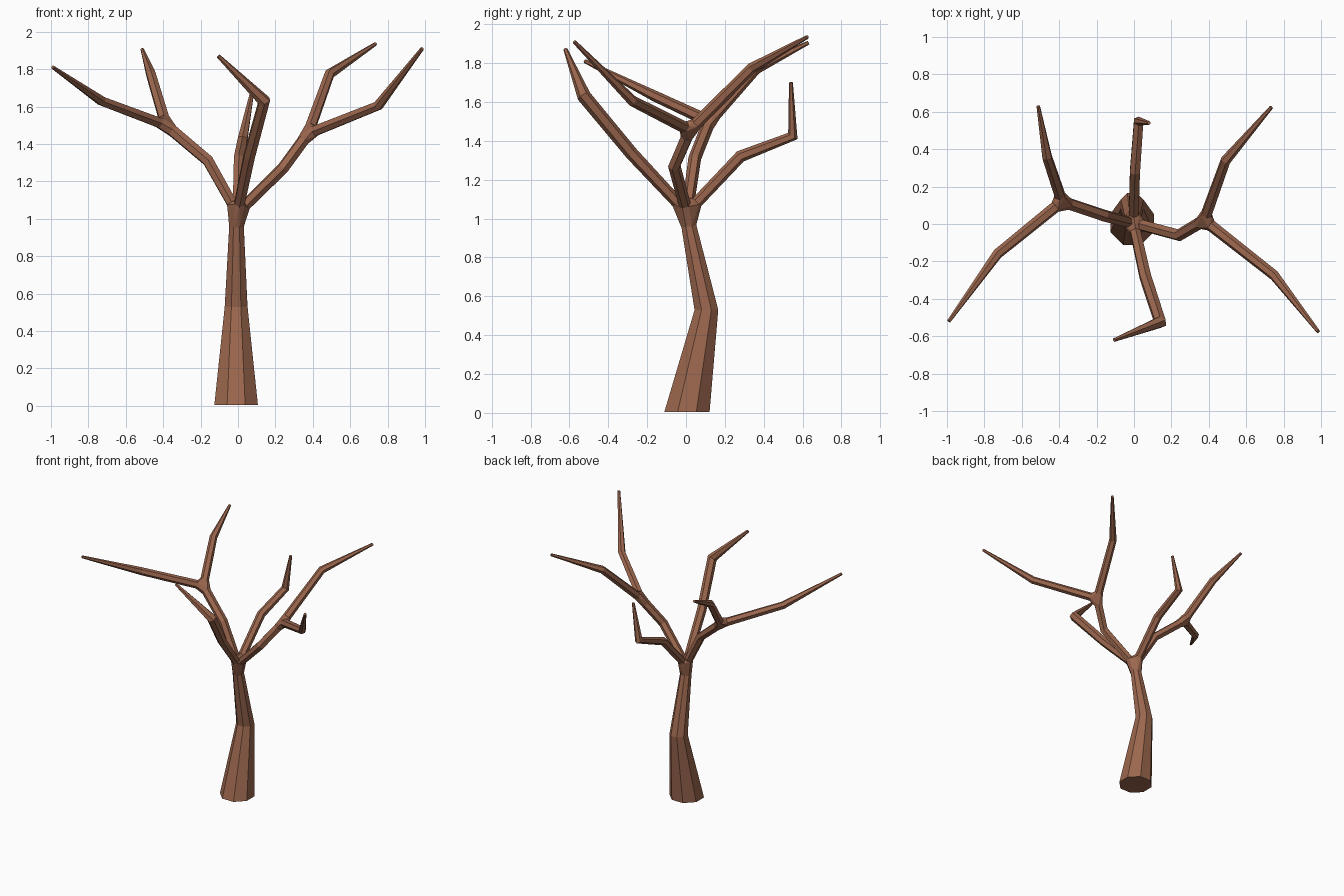
import bpy, bmesh, math
from mathutils import Vector

if "Cube" in bpy.data.objects:
    bpy.data.objects.remove(bpy.data.objects["Cube"])

bark = bpy.data.materials.new("brown bark")
bark.diffuse_color = (0.33, 0.135, 0.076, 1)
bark.use_nodes = True
bark.node_tree.nodes["Principled BSDF"].inputs["Base Color"].default_value = bark.diffuse_color


def make_object(name, bm):
    bmesh.ops.recalc_face_normals(bm, faces=bm.faces[:])
    me = bpy.data.meshes.new(name)
    bm.to_mesh(me)
    bm.free()
    me.materials.append(bark)
    ob = bpy.data.objects.new(name, me)
    bpy.context.collection.objects.link(ob)


def limb(name, pts, radii, sides=6, cap_start=False, cap_end=True, flat_start=False):
    """Faceted tapering tube along pts; returns its first and last rings."""
    pts = [Vector(p) for p in pts]
    bm = bmesh.new()
    rings = []
    for i, (p, r) in enumerate(zip(pts, radii)):
        a = (p - pts[i - 1]).normalized() if i else None
        b = (pts[i + 1] - p).normalized() if i < len(pts) - 1 else None
        t = ((a or b) + (b or a)).normalized()
        if i == 0:
            if flat_start:
                t = Vector((0, 0, 1))
            u = Vector((1, 0, 0)) if abs(t.x) < 0.8 else Vector((0, 1, 0))
        u = (u - t * u.dot(t)).normalized()
        v = t.cross(u)
        ring = []
        for k in range(sides):
            ang = 2 * math.pi * (k + 0.5) / sides
            ring.append(bm.verts.new(p + (u * math.cos(ang) + v * math.sin(ang)) * r))
        rings.append(ring)
    for r0, r1 in zip(rings, rings[1:]):
        for k in range(sides):
            j = (k + 1) % sides
            bm.faces.new((r0[k], r0[j], r1[j], r1[k]))
    if cap_start:
        bm.faces.new(rings[0])
    if cap_end:
        bm.faces.new(rings[-1])
    ends = [[v.co.copy() for v in r] for r in (rings[0], rings[-1])]
    make_object(name, bm)
    return ends


def joint(name, rings):
    """Webbed fork: convex hull around the limb ends that meet there."""
    bm = bmesh.new()
    for ring in rings:
        for co in ring:
            bm.verts.new(co)
    res = bmesh.ops.convex_hull(bm, input=bm.verts[:])
    junk = {g for g in res["geom_interior"] + res["geom_unused"]
            if isinstance(g, bmesh.types.BMVert)}
    bmesh.ops.delete(bm, geom=list(junk), context='VERTS')
    make_object(name, bm)


def toward(a, b, d):
    a, b = Vector(a), Vector(b)
    return a + (b - a).normalized() * d


# trunk
trunk = limb("trunk", [(-0.01, 0.005, 0.005), (-0.01, 0.105, 0.53), (-0.008, 0.015, 0.96)],
             [0.126, 0.066, 0.042], 8, cap_start=True, cap_end=False, flat_start=True)
crown = (-0.003, 0.005, 1.03)
crown_rings = [trunk[1]]

# side branches, each splitting into two twigs: (bend, fork, twig paths)
forked = {
    "left": ((-0.16, 0.045, 1.31), (-0.385, 0.12, 1.50),
             [[(-0.73, -0.16, 1.63), (-0.99, -0.52, 1.81)],
              [(-0.465, 0.36, 1.77), (-0.512, 0.63, 1.905)]]),
    "right": ((0.24, -0.06, 1.27), (0.375, 0.02, 1.455),
              [[(0.75, -0.275, 1.605), (0.985, -0.575, 1.91)],
               [(0.49, 0.34, 1.775), (0.735, 0.625, 1.935)]]),
}
for side, (bend, fork, twigs) in forked.items():
    ends = limb(side + "_branch", [toward(crown, bend, 0.065), bend, toward(fork, bend, 0.05)],
                [0.031, 0.033, 0.033], cap_end=False)
    crown_rings.append(ends[0])
    rings = [ends[1]]
    for n, path in enumerate(twigs):
        e = limb(f"{side}_twig_{n + 1}", [toward(fork, path[0], 0.05)] + path,
                 [0.031, 0.028, 0.010])
        rings.append(e[0])
    joint(side + "_fork", rings)

# single branches at front and back
single = {
    "front_branch": ([(0.06, -0.28, 1.335), (0.14, -0.525, 1.63), (-0.105, -0.62, 1.87)],
                     [0.031, 0.034, 0.036, 0.011]),
    "back_branch": ([(0.005, 0.28, 1.32), (0.025, 0.55, 1.425), (0.08, 0.54, 1.70)],
                    [0.030, 0.031, 0.029, 0.010]),
}
for name, (path, radii) in single.items():
    e = limb(name, [toward(crown, path[0], 0.075)] + path, radii)
    crown_rings.append(e[0])

joint("trunk_crown", crown_rings)
